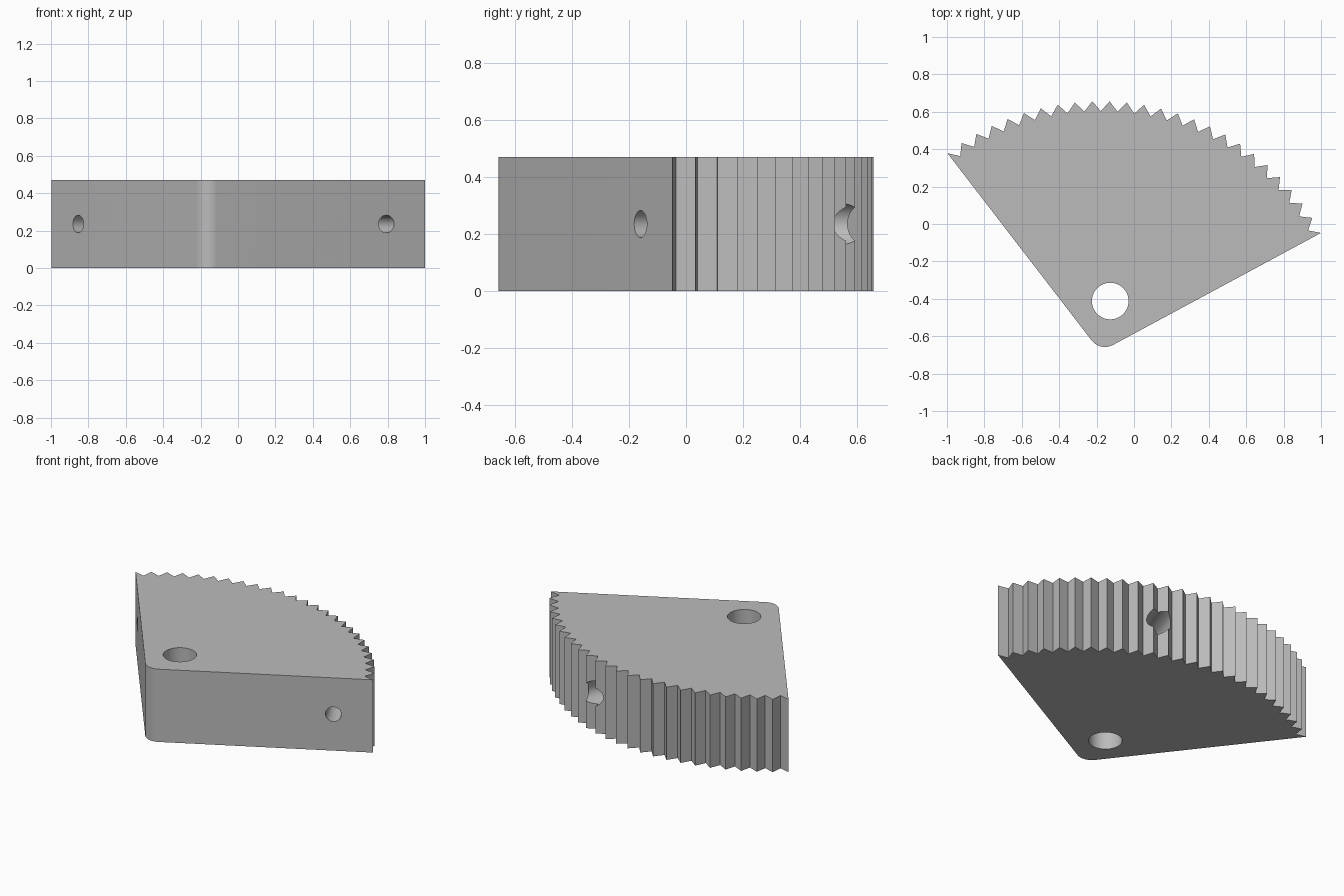
import bpy
import bmesh
from math import sin, cos, tan, radians, pi
from mathutils import Vector

cube = bpy.data.objects.get("Cube")
if cube:
    bpy.data.objects.remove(cube, do_unlink=True)

HEIGHT = 0.47
APEX = Vector((-0.18, -0.683, 0))
START, END = radians(28.3), radians(127.6)
TIP_R, TOOTH_DEPTH, TEETH = 1.34, 0.053, 25
CORNER_R = 0.09


def polar(angle, radius=1.0):
    return Vector((cos(angle), sin(angle), 0)) * radius


# Grey metal
grey = bpy.data.materials.new("grey")
grey.use_nodes = True
colour = (0.5, 0.5, 0.5, 1)
grey.diffuse_color = colour
grey.node_tree.nodes["Principled BSDF"].inputs["Base Color"].default_value = colour

# Toothed arc outline, from the right edge to the left edge
pitch = (END - START) / TEETH
outline = []
for i in range(TEETH + 1):
    angle = START + i * pitch
    outline.append(APEX + polar(angle, TIP_R))
    if i < TEETH:
        mid = angle + pitch / 2
        outline.append(APEX + polar(mid, TIP_R * cos(pitch / 2) - TOOTH_DEPTH))

# Rounded corner at the narrow end
half = (END - START) / 2
middle = START + half
corner = APEX + polar(middle, CORNER_R / sin(half))
first, last = END + pi / 2, START + 1.5 * pi
STEPS = 10
for i in range(STEPS + 1):
    outline.append(corner + polar(first + (last - first) * i / STEPS, CORNER_R))

# Sector body
bm = bmesh.new()
base = bm.faces.new([bm.verts.new(p) for p in outline])
result = bmesh.ops.extrude_face_region(bm, geom=[base])
top = [v for v in result["geom"] if isinstance(v, bmesh.types.BMVert)]
bmesh.ops.translate(bm, verts=top, vec=(0, 0, HEIGHT))
bmesh.ops.recalc_face_normals(bm, faces=bm.faces)
mesh = bpy.data.meshes.new("gear_sector")
bm.to_mesh(mesh)
bm.free()
body = bpy.data.objects.new("gear_sector", mesh)
bpy.context.collection.objects.link(body)
mesh.materials.append(grey)


def drill(name, point, direction, radius, depth, lead=0.1):
    """Cut a round hole from a surface point along a direction."""
    centre = point + direction * (depth - lead) / 2
    bpy.ops.mesh.primitive_cylinder_add(
        vertices=40, radius=radius, depth=depth + lead, location=centre,
        rotation=direction.to_track_quat("Z", "Y").to_euler())
    cutter = bpy.context.object
    cutter.name = name
    cutter.data.materials.append(grey)
    cutter.hide_render = True
    mod = body.modifiers.new(name, "BOOLEAN")
    mod.operation = "DIFFERENCE"
    mod.solver = "EXACT"
    mod.object = cutter
    bpy.context.view_layer.objects.active = body
    bpy.ops.object.modifier_apply(modifier=name)
    bpy.data.objects.remove(cutter, do_unlink=True)


# Pivot bore, two side holes square to the flat edges, one hole in the teeth
level = Vector((0, 0, HEIGHT / 2))
drill("pivot_bore", Vector((-0.127, -0.412, 0)), Vector((0, 0, 1)), 0.098, HEIGHT + 0.1)
for name, angle, turn in (("right_hole", START, 1), ("left_hole", END, -1)):
    drill(name, APEX + level + polar(angle, 1.105), polar(angle + turn * pi / 2), 0.047, 0.35)
arc_angle = START + 10.5 * pitch
drill("tooth_hole", APEX + level + polar(arc_angle, TIP_R), -polar(arc_angle), 0.075, 0.4)

# Smooth bores and corner, crisp teeth
bpy.ops.object.select_all(action="DESELECT")
body.select_set(True)
bpy.context.view_layer.objects.active = body
bpy.ops.object.shade_smooth_by_angle(angle=radians(25))
